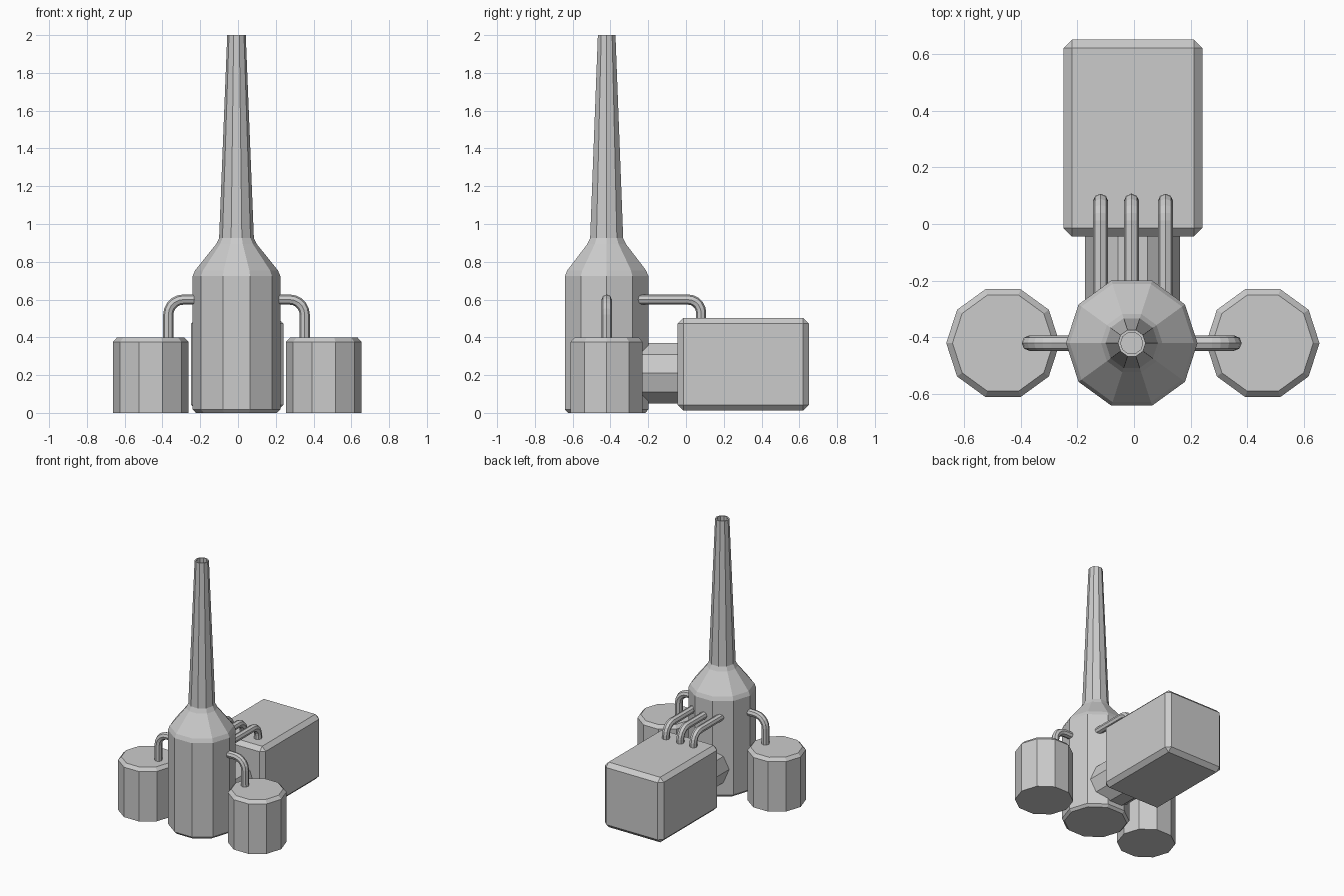
import bpy, bmesh
from math import cos, sin, pi
from mathutils import Matrix, Vector

if "Cube" in bpy.data.objects:
    bpy.data.objects.remove(bpy.data.objects["Cube"])

CX, CY = -0.008, -0.42   # tower axis
SIDES = 10


def add_object(name, bm):
    bmesh.ops.recalc_face_normals(bm, faces=bm.faces)
    mesh = bpy.data.meshes.new(name)
    bm.to_mesh(mesh)
    bm.free()
    obj = bpy.data.objects.new(name, mesh)
    bpy.context.collection.objects.link(obj)
    return obj


def lathe(name, profile, matrix):
    """Closed, flat-faced solid from (radius, height) rings."""
    bm = bmesh.new()
    rings = [[bm.verts.new((r * cos(2 * pi * i / SIDES), r * sin(2 * pi * i / SIDES), z))
              for i in range(SIDES)] for r, z in profile]
    for a, b in zip(rings, rings[1:]):
        for i in range(SIDES):
            j = (i + 1) % SIDES
            bm.faces.new((a[i], a[j], b[j], b[i]))
    bm.faces.new(rings[0])
    bm.faces.new(rings[-1])
    bm.transform(matrix)
    return add_object(name, bm)


def elbow_pipe(name, start, corner, end, bend):
    """Round pipe with one rounded corner."""
    s, c, e = Vector(start), Vector(corner), Vector(end)
    u, v = (s - c).normalized(), (e - c).normalized()
    centre = c + (u + v) * bend
    arc = [centre - v * bend * cos(t) - u * bend * sin(t)
           for t in (pi / 2 * k / 5 for k in range(6))]
    points = [s] + arc + [e]
    curve = bpy.data.curves.new(name, 'CURVE')
    curve.dimensions = '3D'
    curve.bevel_depth = 0.027
    curve.bevel_resolution = 2
    curve.use_fill_caps = True
    spline = curve.splines.new('POLY')
    spline.points.add(len(points) - 1)
    for p, co in zip(spline.points, points):
        p.co = (*co, 1)
    spline.use_smooth = False
    obj = bpy.data.objects.new(name, curve)
    bpy.context.collection.objects.link(obj)
    bpy.ops.object.select_all(action='DESELECT')
    obj.select_set(True)
    bpy.context.view_layer.objects.active = obj
    bpy.ops.object.convert(target='MESH')


# Tower: drum, shoulder, tapering chimney with recessed mouth
lathe("tower", [(0.215, 0), (0.232, 0.018), (0.232, 0.725), (0.219, 0.755),
                (0.108, 0.893), (0.092, 0.925), (0.049, 2.0), (0.039, 2.0),
                (0.042, 1.92)], Matrix.Translation((CX, CY, 0)))

# Rear housing: chamfered box
bm = bmesh.new()
bmesh.ops.create_cube(bm, size=1, matrix=Matrix.Translation((-0.004, 0.303, 0.257))
                      @ Matrix.Diagonal((0.49, 0.694, 0.49, 1)))
bmesh.ops.bevel(bm, geom=bm.edges[:], offset=0.03, segments=1, affect='EDGES')
add_object("rear_housing", bm)

# Thick duct between tower and housing
lathe("duct", [(0.168, -0.3), (0.168, 0.02)],
      Matrix.Translation((-0.005, 0, 0.21)) @ Matrix.Rotation(-pi / 2, 4, 'X'))

# Side tanks with their feed pipes
for label, s in (("left", -1), ("right", 1)):
    lathe(label + "_tank", [(0.2, 0), (0.2, 0.376), (0.178, 0.4)],
          Matrix.Translation((-0.004 + s * 0.458, CY, 0)))
    elbow_pipe(label + "_pipe", (CX + s * 0.19, CY, 0.6), (CX + s * 0.361, CY, 0.6),
               (CX + s * 0.361, CY, 0.38), 0.08)

# Three pipes from tower to housing
for k, x in enumerate((-0.118, -0.009, 0.111)):
    elbow_pipe("rear_pipe_%d" % (k + 1), (x, -0.255, 0.6), (x, 0.08, 0.6),
               (x, 0.08, 0.48), 0.07)
